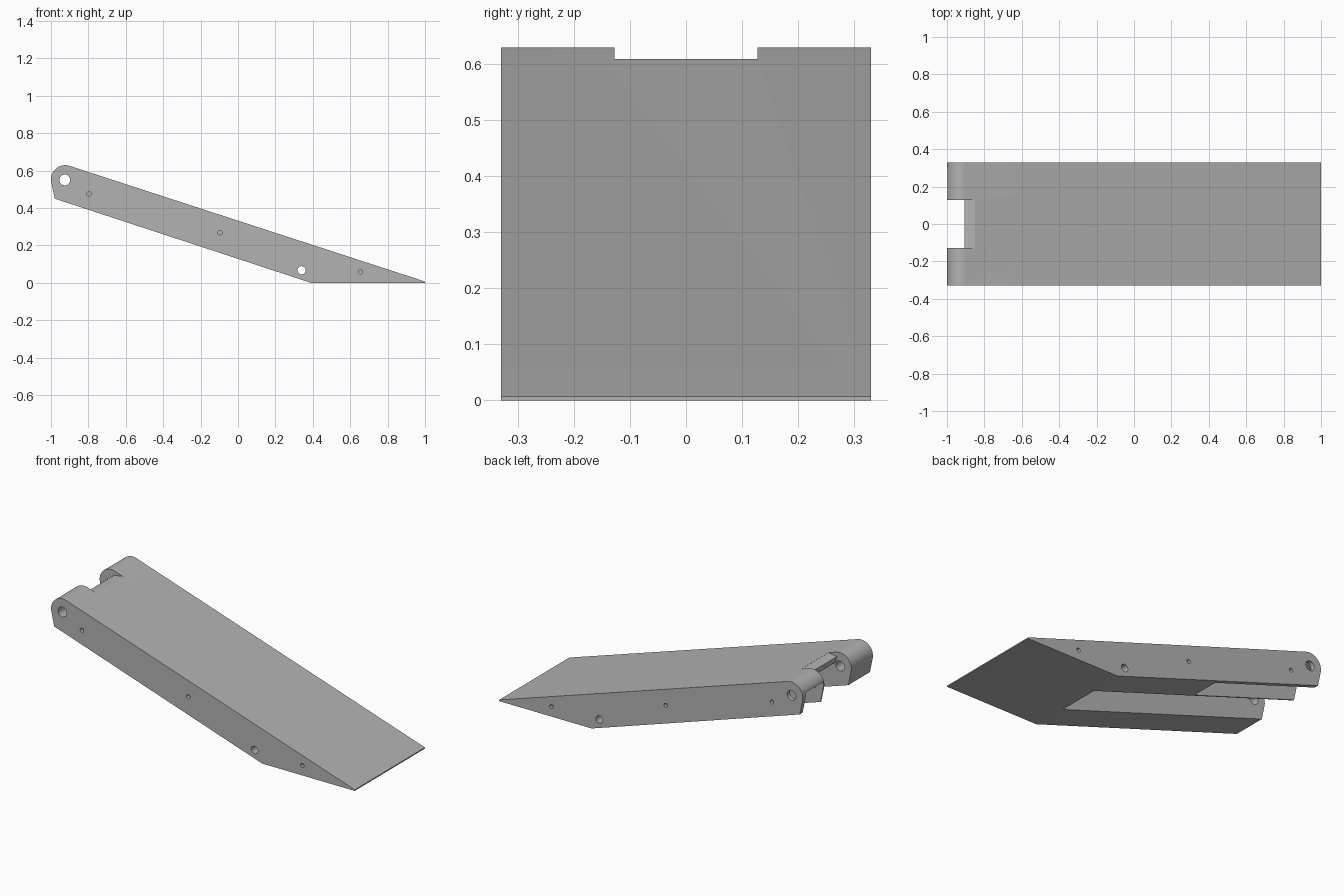
import bpy, bmesh, math

cube = bpy.data.objects.get("Cube")
if cube:
    bpy.data.objects.remove(cube, do_unlink=True)

HALF_WIDTH = 0.33
SLOT = 0.127
TIP = 0.007
SLOPE = 0.325

grey = bpy.data.materials.new("plain_grey")
grey.use_nodes = True
colour = (0.45, 0.45, 0.45, 1)
grey.diffuse_color = colour
grey.node_tree.nodes["Principled BSDF"].inputs["Base Color"].default_value = colour


def top(x):
    """Height of the sloping top surface."""
    return TIP + SLOPE * (1 - x)


def prism(name, profile, y0, y1):
    """Extrude an xz profile between two y positions."""
    bm = bmesh.new()
    face = bm.faces.new([bm.verts.new((x, y0, z)) for x, z in profile])
    ext = bmesh.ops.extrude_face_region(bm, geom=[face])
    moved = [v for v in ext["geom"] if isinstance(v, bmesh.types.BMVert)]
    bmesh.ops.translate(bm, verts=moved, vec=(0, y1 - y0, 0))
    bmesh.ops.recalc_face_normals(bm, faces=bm.faces)
    mesh = bpy.data.meshes.new(name)
    bm.to_mesh(mesh)
    bm.free()
    mesh.materials.append(grey)
    obj = bpy.data.objects.new(name, mesh)
    bpy.context.collection.objects.link(obj)
    return obj


def arc(cx, cz, r, start, end, n):
    angles = [math.radians(start + (end - start) * i / n) for i in range(n + 1)]
    return [(cx + r * math.cos(a), cz + r * math.sin(a)) for a in angles]


def cut(target, cutter):
    """Subtract the cutter and discard it."""
    cutter.hide_render = True
    mod = target.modifiers.new("cut", "BOOLEAN")
    mod.operation = "DIFFERENCE"
    mod.solver = "EXACT"
    mod.object = cutter
    bpy.context.view_layer.objects.active = target
    bpy.ops.object.modifier_apply(modifier=mod.name)
    bpy.data.objects.remove(cutter, do_unlink=True)


def drill(target, x, z, r, y0, y1):
    cut(target, prism("drill", arc(x, z, r, 0, 345, 23), y0, y1))


# Wedge body with a rounded hinge end
outline = [(-0.98, 0.45), (0.39, 0), (1, 0), (1, TIP)]
outline += arc(-0.924, 0.553, 0.076, 72, 190, 16)
body = prism("ramp_body", outline, -HALF_WIDTH, HALF_WIDTH)

# Central channel below, opening into the hinge notch
channel = [(0.38, -0.1), (0.38, top(0.38) - 0.06), (-0.895, top(-0.895) - 0.06),
           (-0.905, 0.6), (-0.85, top(-0.85)), (-0.85, 0.8), (-1.2, 0.8), (-1.2, -0.1)]
cut(body, prism("channel", channel, -SLOT, SLOT))

# Hollow underside of the left arm
hollow = [(-0.3, -0.1), (-0.3, top(-0.3) - 0.03), (-0.9, top(-0.9) - 0.03),
          (-0.93, 0.6), (-0.975, 0.575), (-1.2, 0.56), (-1.2, -0.1)]
cut(body, prism("hollow", hollow, SLOT + 0.008, 0.303))

# Hinge and axle bores through the full width
for x, z, r in ((-0.926, 0.55, 0.029), (0.34, 0.067, 0.022)):
    drill(body, x, z, r, -0.5, 0.5)

# Small blind screw holes on both sides
for x, z in ((-0.797, 0.476), (-0.097, 0.268), (0.655, 0.059)):
    for side in (-1, 1):
        drill(body, x, z, 0.012, side * 0.307, side * 0.4)

# Smooth bores and rounded end, keeping sharp edges
bpy.ops.object.select_all(action="DESELECT")
body.select_set(True)
bpy.context.view_layer.objects.active = body
bpy.ops.object.shade_smooth_by_angle(angle=math.radians(30))
